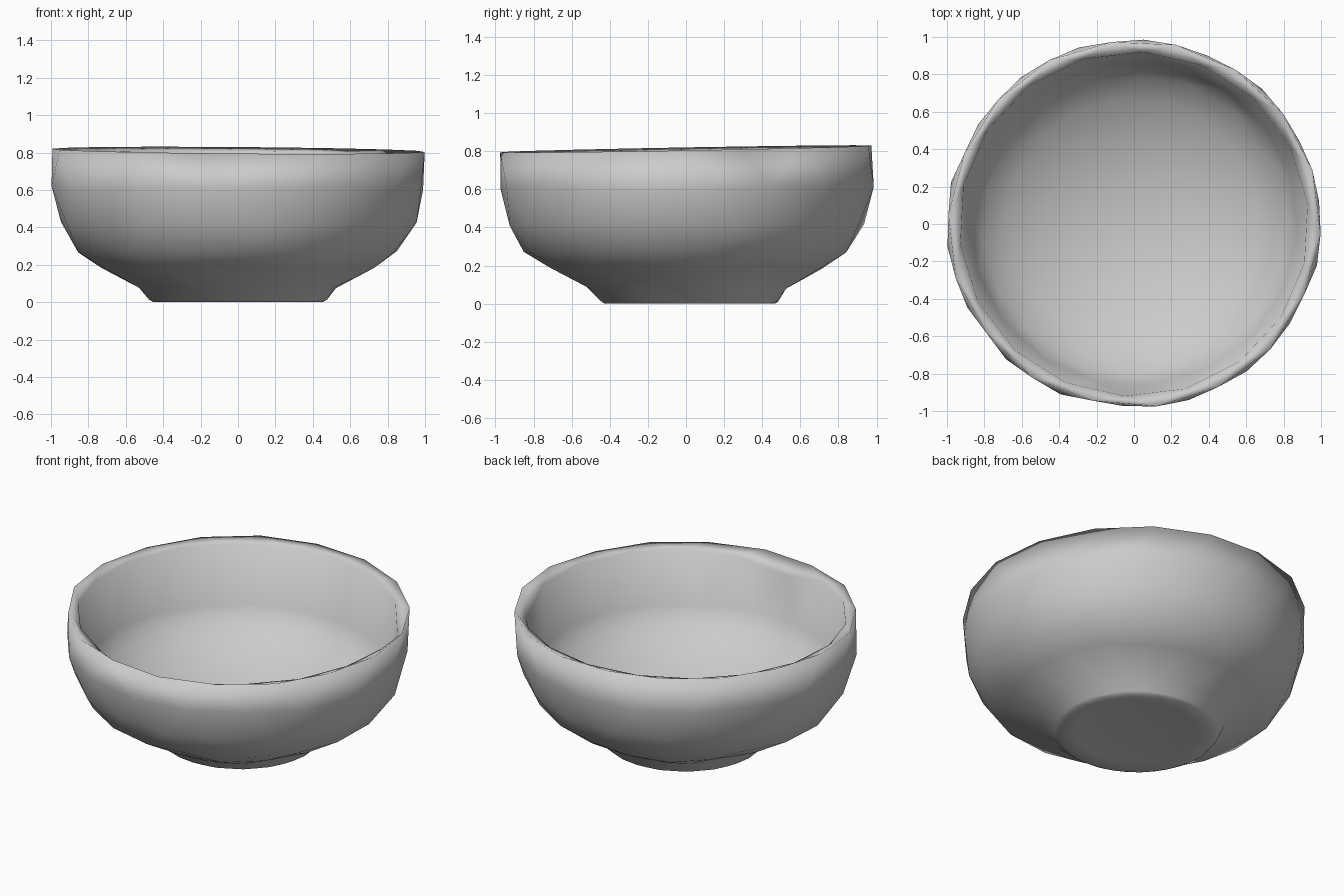
import bpy, bmesh, math, random

cube = bpy.data.objects.get("Cube")
if cube:
    bpy.data.objects.remove(cube, do_unlink=True)
random.seed(4)

SIDES = 18
TURN = math.radians(7)
# Bowl section (radius, height): underside, foot, outer wall, lip, inner wall, floor
profile = [(0.22, 0.02), (0.36, 0.012), (0.455, 0.0), (0.475, 0.012), (0.53, 0.085),
           (0.73, 0.187), (0.86, 0.275), (0.95, 0.42), (0.995, 0.61), (0.99, 0.812),
           (0.935, 0.79), (0.875, 0.45), (0.81, 0.36),
           (0.68, 0.265), (0.47, 0.17), (0.24, 0.115)]
LIP, INNER = 9, 10
dents = [(27, 0.10), (-90, 0.08)]   # worn spots on the inner lip


def make_material(name, value):
    mat = bpy.data.materials.new(name)
    mat.use_nodes = True
    color = (value, value, value, 1)
    mat.diffuse_color = color
    mat.node_tree.nodes["Principled BSDF"].inputs["Base Color"].default_value = color
    return mat


def ring_point(i, r, z, k):
    angle = TURN + 2 * math.pi * (k + 0.5 * (i % 2)) / SIDES
    # Slightly uneven, hand-formed walls
    if 4 <= i <= LIP:
        r *= 1 + random.uniform(-0.006, 0.010)
        z += random.uniform(-0.012, 0.012) * (i < LIP)
    x, y = r * math.cos(angle), 0.985 * r * math.sin(angle)
    # Lip leans up toward the back and right
    if i in (LIP, INNER):
        z += 0.018 * y - 0.008 * x
    if i == INNER:
        for degrees, depth in dents:
            gap = angle - math.radians(degrees)
            z -= depth * max(0, math.cos(gap)) ** 30
    if i < 4:
        y += 0.02
    return x, y, z


# Bowl: rings joined by triangles, closed by a centre point at each end
bm = bmesh.new()
rings = [[bm.verts.new(ring_point(i, r, z, k)) for k in range(SIDES)]
         for i, (r, z) in enumerate(profile)]
for i, (low, high) in enumerate(zip(rings, rings[1:])):
    for k in range(SIDES):
        n = (k + 1) % SIDES
        if i % 2:
            bm.faces.new((low[k], low[n], high[n]))
            bm.faces.new((low[k], high[n], high[k]))
        else:
            bm.faces.new((low[k], low[n], high[k]))
            bm.faces.new((low[n], high[n], high[k]))
for ring, height in ((rings[0], 0.024), (rings[-1], 0.1)):
    centre = bm.verts.new((0, 0, height))
    for k in range(SIDES):
        bm.faces.new((ring[k], ring[(k + 1) % SIDES], centre))
bmesh.ops.recalc_face_normals(bm, faces=bm.faces)
for face in bm.faces:
    face.smooth = True

mesh = bpy.data.meshes.new("bowl")
bm.to_mesh(mesh)
bm.free()
mesh.materials.append(make_material("plain grey", 0.6))
bowl = bpy.data.objects.new("bowl", mesh)
bpy.context.collection.objects.link(bowl)
